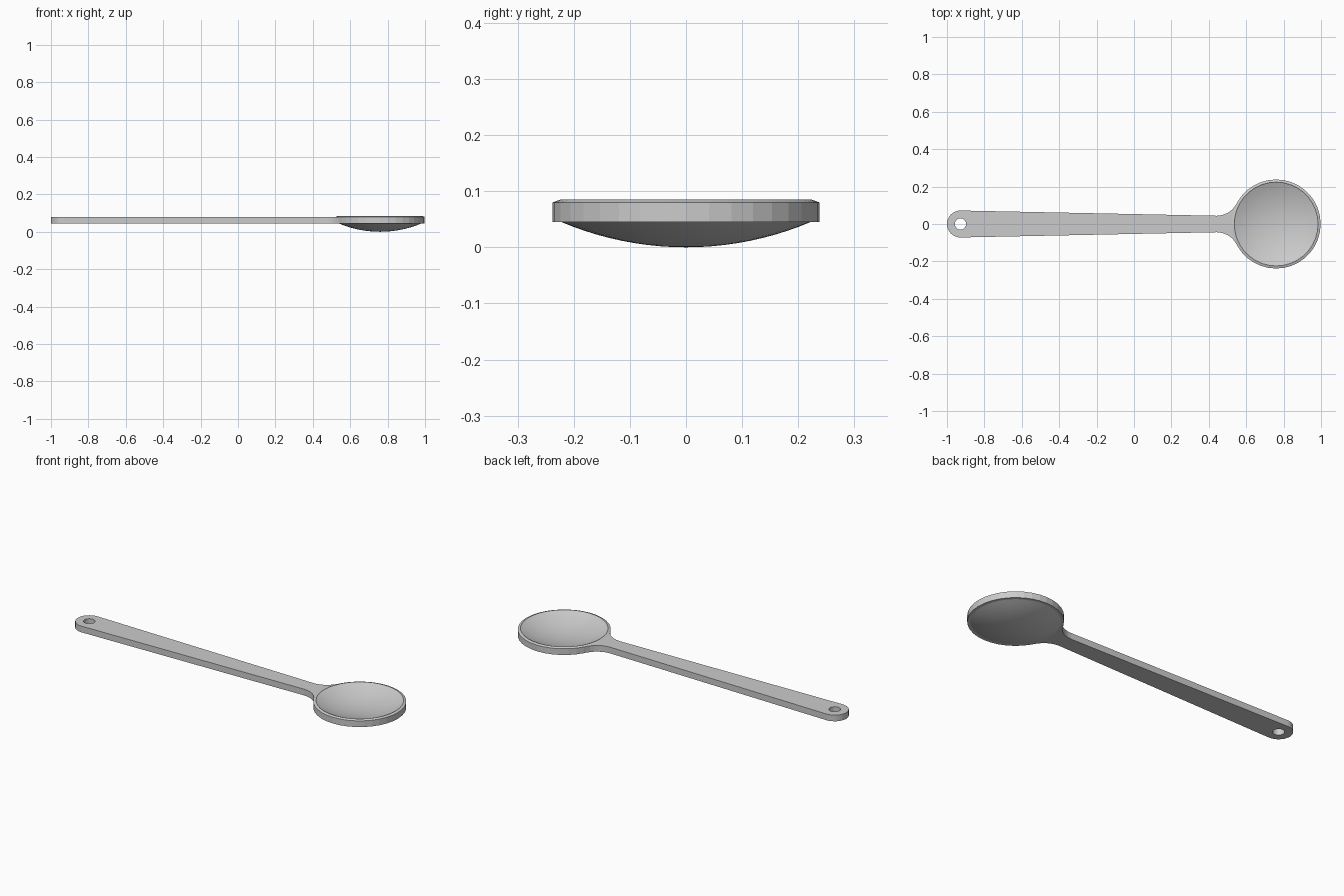
import bpy, bmesh, math

if "Cube" in bpy.data.objects:
    bpy.data.objects.remove(bpy.data.objects["Cube"])

CX, R = 0.76, 0.238            # bowl centre and outer radius
Z0, Z1 = 0.045, 0.08           # underside and top of the flat parts
SEG = 36

grey = bpy.data.materials.new("light grey")
grey.diffuse_color = (0.6, 0.6, 0.6, 1)
grey.use_nodes = True
grey.node_tree.nodes["Principled BSDF"].inputs["Base Color"].default_value = grey.diffuse_color


def finish(name, bm):
    bmesh.ops.recalc_face_normals(bm, faces=bm.faces)
    me = bpy.data.meshes.new(name)
    bm.to_mesh(me)
    bm.free()
    me.materials.append(grey)
    ob = bpy.data.objects.new(name, me)
    bpy.context.collection.objects.link(ob)
    return ob


def arc(cx, cy, r, a0, a1, n):
    return [(cx + r * math.cos(a0 + (a1 - a0) * i / n),
             cy + r * math.sin(a0 + (a1 - a0) * i / n)) for i in range(n + 1)]


def cap(r, z, depth, n=10):
    """Half section of a shallow dish, from its centre out to its edge."""
    s = (r * r + depth * depth) / (2 * depth)
    a = math.asin(r / s)
    return [(s * math.sin(a * i / n), z + s * (1 - math.cos(a * i / n)))
            for i in range(n + 1)]


# Bowl: closed section with a chamfered rim, turned about its axis
profile = cap(0.222, 0.0, Z0) + [(R, Z0), (R, Z1), (0.224, 0.085)]
profile += cap(0.222, 0.036, 0.047)[::-1]
bm = bmesh.new()
vs = [bm.verts.new((r, 0, z)) for r, z in profile]
edges = [bm.edges.new(p) for p in zip(vs, vs[1:])]
bmesh.ops.spin(bm, geom=vs + edges, cent=(0, 0, 0), axis=(0, 0, 1),
               angle=2 * math.pi, steps=SEG, use_duplicate=False)
bmesh.ops.remove_doubles(bm, verts=bm.verts, dist=1e-5)
for f in bm.faces:
    # only the dished surfaces are smooth, the rim stays faceted
    m = f.calc_center_median()
    f.smooth = math.hypot(m.x, m.y) < 0.222
bmesh.ops.translate(bm, verts=bm.verts, vec=(CX, 0, 0))
bowl = finish("bowl", bm)
bpy.context.view_layer.objects.active = bowl
bowl.select_set(True)
bpy.ops.object.shade_smooth_by_angle(angle=math.radians(8))

# Handle: tapered plate with a round end, neck fillets and a hanging hole
rf, neck = 0.12, 0.044
fy = neck + rf
fx = CX - math.sqrt((R + rf) ** 2 - fy ** 2)
join = math.atan2(fy, fx - CX)                 # where the fillet meets the bowl
half = arc(-0.928, 0, 0.072, math.pi, math.pi / 2, 8)
half += arc(fx, fy, rf, -math.pi / 2, join - math.pi, 6)
half += arc(CX, 0, 0.23, join, math.pi, 6)
outline = half + [(x, -y) for x, y in half[-2:0:-1]]
hole = arc(-0.928, 0, 0.03, 0, 2 * math.pi, 20)[:-1]

bm = bmesh.new()
rings = []
for loop in (outline, hole):
    vs = [bm.verts.new((x, y, Z0)) for x, y in loop]
    rings += [bm.edges.new((vs[i - 1], vs[i])) for i in range(len(vs))]
bmesh.ops.triangle_fill(bm, edges=rings, use_beauty=True, normal=(0, 0, 1))
ext = bmesh.ops.extrude_face_region(bm, geom=bm.faces[:], use_keep_orig=True)
bmesh.ops.translate(bm, vec=(0, 0, Z1 - Z0),
                    verts=[g for g in ext["geom"] if isinstance(g, bmesh.types.BMVert)])
finish("handle", bm)
